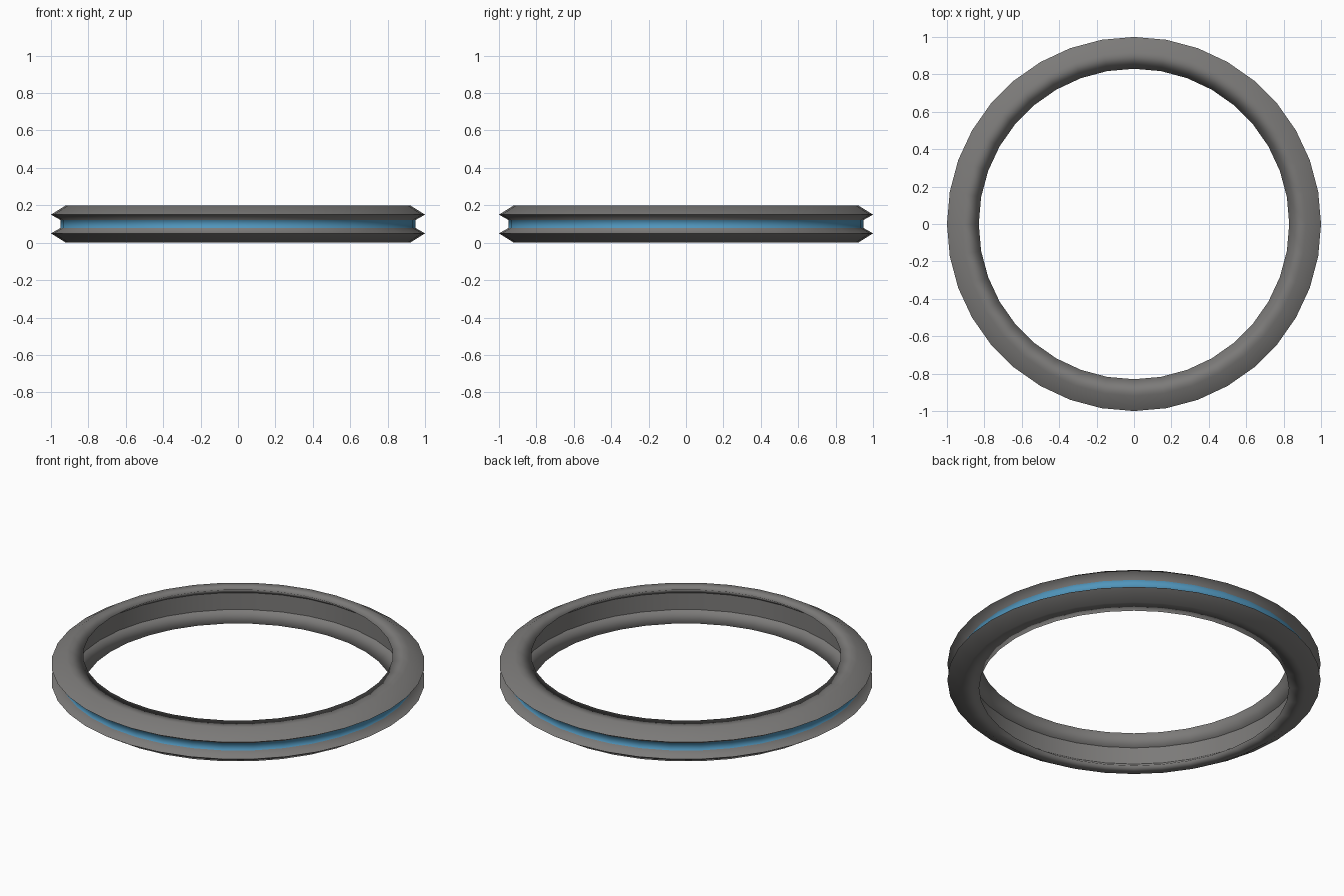
import bpy, bmesh, math

if "Cube" in bpy.data.objects:
    bpy.data.objects.remove(bpy.data.objects["Cube"])

SEG = 36


def material(name, rgb):
    m = bpy.data.materials.new(name)
    m.diffuse_color = (*rgb, 1.0)
    m.use_nodes = True
    m.node_tree.nodes["Principled BSDF"].inputs["Base Color"].default_value = m.diffuse_color
    return m


grey = material("dark_grey", (0.2, 0.195, 0.19))
blue = material("glow_blue", (0.08, 0.30, 0.50))

# Upper half of the cross-section (radius, height above mid plane), outside to inside
half = [(0.95, 0.022), (1.0, 0.05), (0.92, 0.1), (0.83, 0.1), (0.9, 0.05)]
profile = [(r, 0.1 + h) for r, h in half] + [(r, 0.1 - h) for r, h in reversed(half)]
n = len(profile)
sharp_rows = {1, 4, 5, 8}   # outer ridges and inner channel creases
blue_row = n - 1            # floor of the outer groove

bm = bmesh.new()
rings = []
for s in range(SEG):
    a = 2 * math.pi * s / SEG
    rings.append([bm.verts.new((r * math.cos(a), r * math.sin(a), z)) for r, z in profile])
for s in range(SEG):
    a, b = rings[s], rings[(s + 1) % SEG]
    for i in range(n):
        j = (i + 1) % n
        f = bm.faces.new((a[i], a[j], b[j], b[i]))
        f.smooth = True
        f.material_index = 1 if i == blue_row else 0
bmesh.ops.recalc_face_normals(bm, faces=bm.faces)
for s in range(SEG):
    for i in sharp_rows:
        bm.edges.get((rings[s][i], rings[(s + 1) % SEG][i])).smooth = False

# Grooved ring
mesh = bpy.data.meshes.new("grooved_ring")
bm.to_mesh(mesh)
bm.free()
mesh.materials.append(grey)
mesh.materials.append(blue)
ring = bpy.data.objects.new("grooved_ring", mesh)
bpy.context.collection.objects.link(ring)
